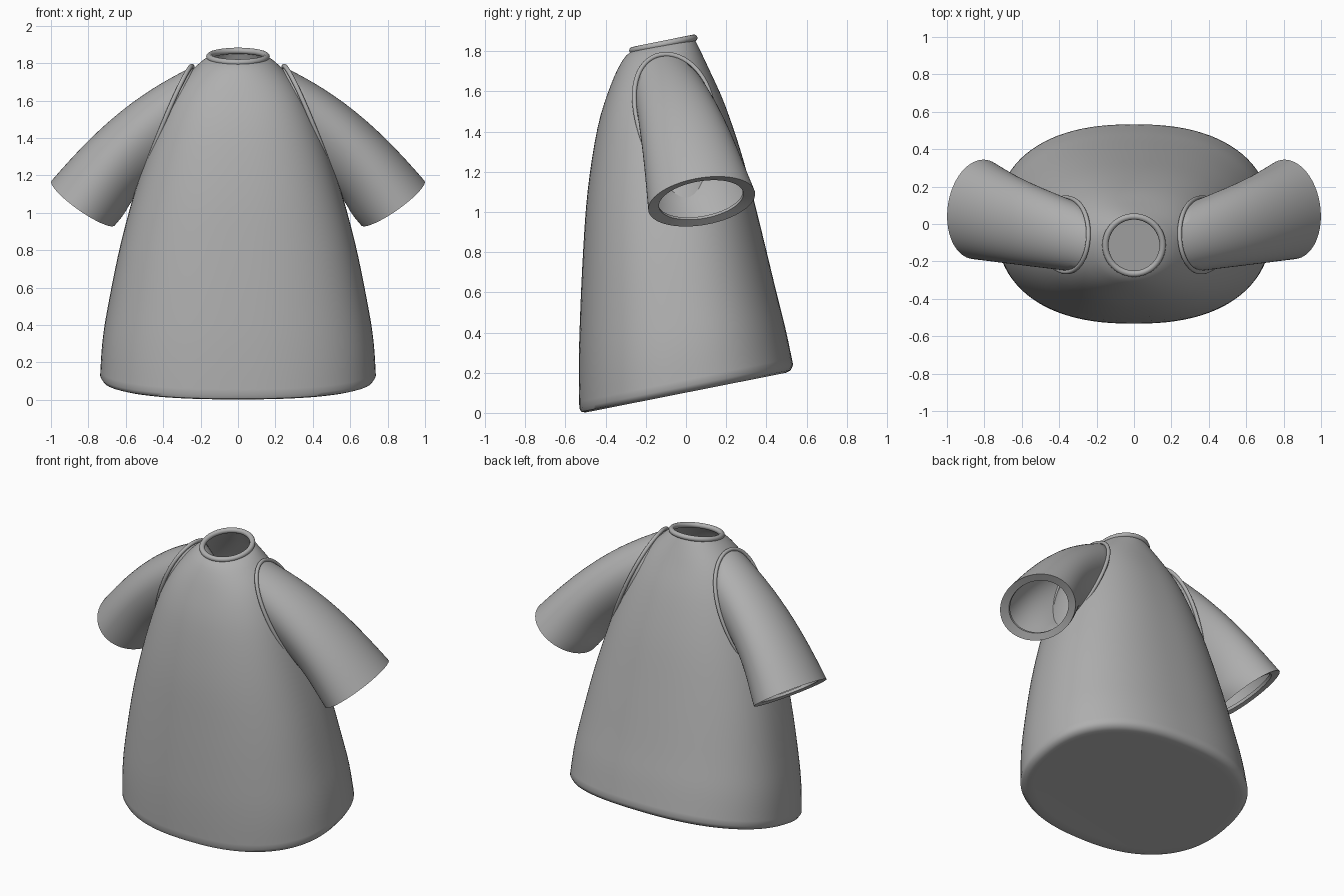
import bpy, bmesh
from math import sin, cos, pi
from mathutils import Vector as V

if "Cube" in bpy.data.objects:
    bpy.data.objects.remove(bpy.data.objects["Cube"])

cloth = bpy.data.materials.new("grey_cloth")
cloth.diffuse_color = (.43, .43, .43, 1)
cloth.use_nodes = True
cloth.node_tree.nodes["Principled BSDF"].inputs["Base Color"].default_value = cloth.diffuse_color


def oval(c, u, v, n=64, p=2.0, egg=0.0):
    """Closed (super)ellipse ring around c with half axes u and v; egg widens the u end."""
    f = lambda a: (1 if a >= 0 else -1) * abs(a) ** (2 / p)
    ring = []
    for i in range(n):
        a, b = cos(2 * pi * i / n), sin(2 * pi * i / n)
        ring.append(c + u * f(a) + v * f(b) * (1 + egg * a))
    return ring


def finish(name, bm, mirror, angle):
    bmesh.ops.recalc_face_normals(bm, faces=bm.faces)
    me = bpy.data.meshes.new(name)
    bm.to_mesh(me)
    bm.free()
    me.materials.append(cloth)
    ob = bpy.data.objects.new(name, me)
    bpy.context.collection.objects.link(ob)
    if mirror:
        ob.modifiers.new("mirror", 'MIRROR').use_mirror_merge = False
    bpy.ops.object.select_all(action='DESELECT')
    ob.select_set(True)
    bpy.context.view_layer.objects.active = ob
    bpy.ops.object.shade_smooth_by_angle(angle=angle)
    return ob


def loft(name, rings, cap=False, loop=False, mirror=False, angle=0.9):
    bm = bmesh.new()
    vs = [[bm.verts.new(p) for p in r] for r in rings]
    n = len(vs[0])
    for k in range(len(vs) if loop else len(vs) - 1):
        a, b = vs[k], vs[(k + 1) % len(vs)]
        for i in range(n):
            j = (i + 1) % n
            bm.faces.new((a[i], a[j], b[j], b[i]))
    if cap:
        bm.faces.new(vs[0])
    return finish(name, bm, mirror, angle)


def piping(name, path, nrm, r, mirror=False):
    """Round cord following a closed path."""
    rings = []
    for i, p in enumerate(path):
        t = (path[(i + 1) % len(path)] - path[i - 1]).normalized()
        rings.append(oval(p, nrm * r, t.cross(nrm) * r, 12))
    return loft(name, rings, loop=True, mirror=mirror, angle=1.2)


def spline(pts, steps):
    """Smooth interpolation through rows of numbers."""
    out = []
    for k in range(len(pts) - 1):
        p0, p1, p2, p3 = (pts[min(max(k + d, 0), len(pts) - 1)] for d in (-1, 0, 1, 2))
        for s in range(steps):
            t = s / steps
            out.append([0.5 * (2 * b + (c - a) * t + (2 * a - 5 * b + 4 * c - d) * t * t
                               + (3 * b - a - 3 * c + d) * t ** 3)
                        for a, b, c, d in zip(p0, p1, p2, p3)])
    return out + [list(pts[-1])]


# Body: tilted oval sections as front y, front z, back y, back z, half width
hem = [(-.46, .012, .46, .193, .65), (-.50, .002, .50, .2, .695),
       (-.522, .006, .522, .213, .722)]
sections = [(-.531, .025, .533, .24, .737), (-.533, .2, .495, .42, .725),
            (-.53, .4, .45, .60, .695), (-.515, .75, .37, .93, .625),
            (-.49, 1.1, .285, 1.26, .53), (-.44, 1.42, .195, 1.53, .425),
            (-.375, 1.63, .115, 1.71, .32), (-.315, 1.755, .065, 1.815, .22),
            (-.265, 1.806, .04, 1.864, .155)]
body = []
for yf, zf, yb, zb, hx in hem + spline(sections, 4):
    c = V((0, (yf + yb) / 2, (zf + zb) / 2))
    p = 2.35 if zf < 1.6 else 2.35 - 1.7 * (zf - 1.6)
    body.append(oval(c, V((hx, 0, 0)), V((0, (yb - yf) / 2, (zb - zf) / 2)), 96, p))
loft("robe_body", body, cap=True)

# Collar roll
cu, cv = V((.153, 0, 0)), V((0, .153, .031))
piping("collar", oval(V((0, -.113, 1.835)), cu, cv), cu.cross(cv).normalized(), .017)

# Sleeves: from armhole oval to cuff oval, with a turned-in cuff
c0, u0, v0 = V((.39, -.052, 1.442)), V((-.142, -.03, .335)), V((-.015, .185, -.02))
c1, u1, v1 = V((.828, .078, 1.052)), V((.17, -.005, .118)), V((-.02, .266, .04))
EGG = .22
# seam allowance tucked inside the body
sleeve = [oval(c0 + V((-.1, 0, -.05)), u0 * .9, v0 * .85, egg=EGG)]
for k in range(15):
    t = k / 14
    s = sin(pi * t)
    sleeve.append(oval(c0.lerp(c1, t) + V((0, 0, .035)) * s, u0.lerp(u1, t) * (1 + .15 * s),
                       v0.lerp(v1, t), egg=EGG * (1 - t)))
inward = (c0 - c1).normalized()
sleeve.append(oval(c1 + inward * .012, u1 * .79, v1 * .79))
sleeve.append(oval(c1 + inward * .03, u1 * .79, v1 * .79))
loft("sleeve", sleeve, mirror=True)

# Armhole piping
piping("armhole_piping", oval(c0, u0 * 1.02, v0 * 1.04, egg=EGG),
       u0.cross(v0).normalized(), .012, mirror=True)
